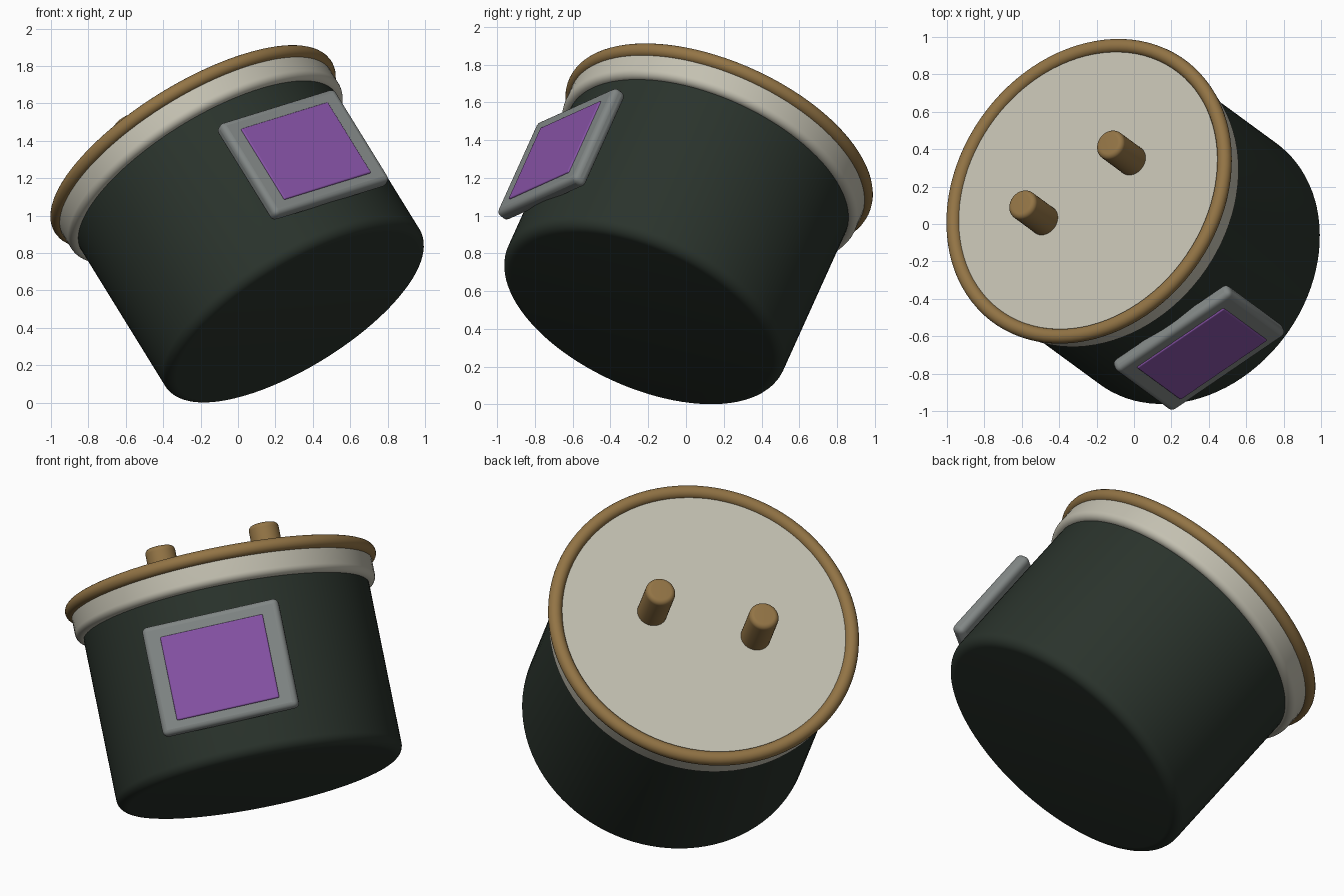
import bpy, bmesh, math
from mathutils import Matrix, Vector

cube = bpy.data.objects.get("Cube")
if cube:
    bpy.data.objects.remove(cube, do_unlink=True)

# Tilted frame: local z is the pot's axis, local -y faces the panel, origin at the rim
axis = Vector((-0.490, 0.359, 0.794)).normalized()
side = Vector((0.802, 0.546, 0.246))
side = (side - axis * side.dot(axis)).normalized()
back = axis.cross(side)
TILT = Matrix((side, back, axis)).transposed().to_4x4()
TILT.translation = (-0.24, 0.175, 1.368)


def material(name, rgb):
    mat = bpy.data.materials.new(name)
    mat.use_nodes = True
    mat.diffuse_color = (*rgb, 1)
    mat.node_tree.nodes["Principled BSDF"].inputs["Base Color"].default_value = (*rgb, 1)
    return mat


DARK_GREEN = material("dark green", (0.023, 0.033, 0.025))
CREAM = material("cream", (0.55, 0.53, 0.44))
BRASS = material("brass brown", (0.29, 0.175, 0.06))
GREY = material("grey", (0.22, 0.24, 0.235))
PURPLE = material("purple", (0.24, 0.085, 0.38))


def finish(obj, name, mat, offset=(0, 0, 0)):
    obj.name = name
    obj.data.materials.append(mat)
    obj.matrix_world = TILT @ Matrix.Translation(offset)
    bpy.ops.object.select_all(action="DESELECT")
    obj.select_set(True)
    bpy.context.view_layer.objects.active = obj
    bpy.ops.object.shade_smooth_by_angle(angle=math.radians(45))
    return obj


def arc(r, z, radius, start, end, steps=8):
    """Points of a rounded profile corner, angles in degrees."""
    angles = [math.radians(start + (end - start) * i / steps) for i in range(steps + 1)]
    return [(r + radius * math.cos(a), z + radius * math.sin(a)) for a in angles]


def lathe(name, profile, mat, offset=(0, 0, 0), segments=96):
    """Revolve a radius/height profile around the local axis."""
    bm = bmesh.new()
    verts = [bm.verts.new((r, 0, z)) for r, z in profile]
    edges = [bm.edges.new(pair) for pair in zip(verts, verts[1:])]
    bmesh.ops.spin(bm, geom=verts + edges, axis=(0, 0, 1), cent=(0, 0, 0),
                   angle=math.tau, steps=segments)
    bmesh.ops.remove_doubles(bm, verts=bm.verts, dist=0.0001)
    bmesh.ops.recalc_face_normals(bm, faces=bm.faces)
    mesh = bpy.data.meshes.new(name)
    bm.to_mesh(mesh)
    bm.free()
    obj = bpy.data.objects.new(name, mesh)
    bpy.context.collection.objects.link(obj)
    return finish(obj, name, mat, offset)


def plate(name, size, centre, bevel, mat):
    """Box with softened edges."""
    bpy.ops.mesh.primitive_cube_add(size=1)
    obj = bpy.context.object
    obj.data.transform(Matrix.Diagonal((*size, 1)))
    finish(obj, name, mat, centre)
    mod = obj.modifiers.new("soft edges", "BEVEL")
    mod.width = bevel
    mod.segments = 4
    return obj


# Pot body with a rounded bottom edge
lathe("pot_body",
      [(0, -1.14)] + arc(0.739, -1.08, 0.06, -90, 0) + [(0.799, -0.1), (0, -0.1)],
      DARK_GREEN)

# Straight-sided lid with a rounded lower edge
lathe("lid",
      [(0, -0.167)] + arc(0.80, -0.127, 0.04, -90, 0) + [(0.84, 0.01), (0, 0.01)],
      CREAM)

# Rim ring around the lid
lathe("rim_ring", arc(0.831, 0, 0.039, 0, 360, 20), BRASS)

# Two pegs on the lid
for x, label in ((-0.293, "right"), (0.293, "left")):
    lathe(label + "_peg", [(0, 0), (0.083, 0)] + arc(0.055, 0.237, 0.028, 0, 90) + [(0, 0.265)],
          BRASS, (x, 0, 0), 40)

# Panel frame and its slightly raised screen
plate("panel_frame", (0.77, 0.08, 0.62), (0.003, -0.812, -0.622), 0.03, GREY)
plate("panel_screen", (0.58, 0.03, 0.475), (0.003, -0.845, -0.625), 0.008, PURPLE)
